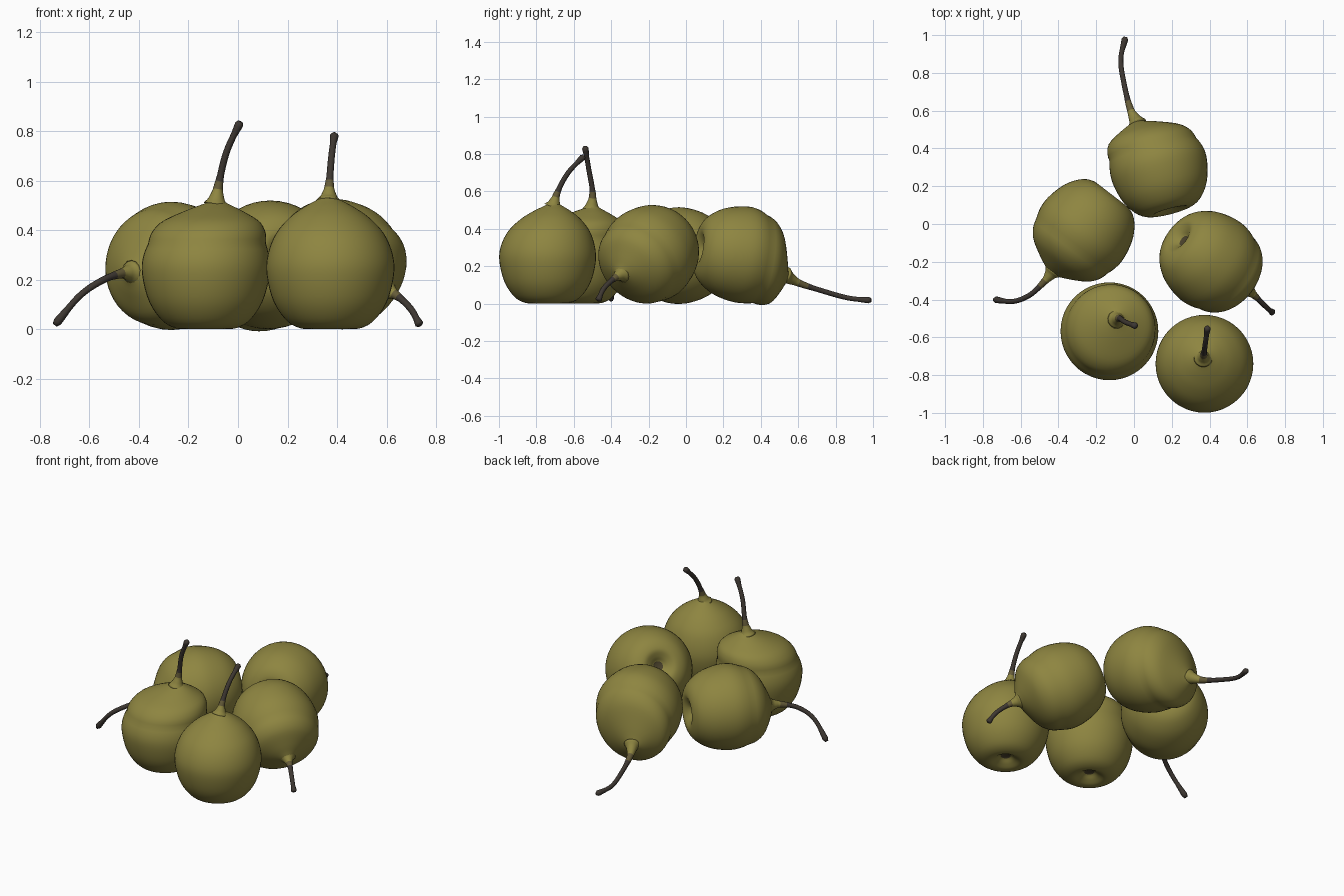
import bpy, bmesh, math
from mathutils import Vector

if "Cube" in bpy.data.objects:
    bpy.data.objects.remove(bpy.data.objects["Cube"])


def material(name, rgb):
    m = bpy.data.materials.new(name)
    m.diffuse_color = (*rgb, 1)
    m.use_nodes = True
    m.node_tree.nodes["Principled BSDF"].inputs["Base Color"].default_value = m.diffuse_color
    return m


SKIN = material("olive skin", (0.27, 0.235, 0.052))
NECK = material("brown olive neck", (0.13, 0.105, 0.04))
BARK = material("dark stem", (0.048, 0.039, 0.032))
CALYX = material("dark calyx", (0.07, 0.055, 0.025))


def smooth_path(pts, steps):
    """Catmull-Rom samples through the points."""
    p = [Vector(q) for q in pts]
    p = [2 * p[0] - p[1]] + p + [2 * p[-1] - p[-2]]
    out = []
    for i in range(1, len(p) - 2):
        a, b, c, d = p[i - 1:i + 3]
        for k in range(steps):
            t = k / steps
            out.append(0.5 * (2 * b + (c - a) * t + (2 * a - 5 * b + 4 * c - d) * t * t
                              + (3 * b - a - 3 * c + d) * t ** 3))
    return out + [p[-2]]


def skin_rings(name, rings, mats, pick):
    """Joins rings of points into a capped smooth surface; pick(i) gives the material."""
    bm = bmesh.new()
    rv = [[bm.verts.new(q) for q in r] for r in rings]
    n = len(rv[0])
    for i in range(len(rv) - 1):
        for j in range(n):
            k = (j + 1) % n
            f = bm.faces.new((rv[i][j], rv[i][k], rv[i + 1][k], rv[i + 1][j]))
            f.material_index = pick(i)
    bm.faces.new(rv[0][::-1]).material_index = pick(0)
    bm.faces.new(rv[-1]).material_index = pick(len(rv) - 2)
    bmesh.ops.recalc_face_normals(bm, faces=bm.faces)
    for f in bm.faces:
        f.smooth = True
    me = bpy.data.meshes.new(name)
    bm.to_mesh(me)
    bm.free()
    for m in mats:
        me.materials.append(m)
    ob = bpy.data.objects.new(name, me)
    bpy.context.collection.objects.link(ob)


# half outline of the fruit: radius, height above the calyx end
PROFILE = [(0.006, 0.045), (0.03, 0.04), (0.06, 0.018), (0.105, 0.002), (0.17, 0.03),
           (0.228, 0.11), (0.257, 0.22), (0.252, 0.305), (0.218, 0.39), (0.16, 0.458),
           (0.10, 0.503), (0.05, 0.532), (0.025, 0.548)]
OUTLINE = smooth_path([(r, z, 0) for r, z in PROFILE], 4)


def fruit(name, center, axis, base, plump):
    """Turned body whose upper half leans so that its tip meets the stem base."""
    center, axis = Vector(center), Vector(axis).normalized()
    rot = Vector((0, 0, 1)).rotation_difference(axis)
    lean = Vector(base) - (center + axis * 0.28)
    rings = []
    for r, z, _ in OUTLINE:
        t = max(0, (z - 0.25) / 0.28)
        # rounder shoulders for the plump fruits
        r *= 1 + (plump - 1) * max(0, 1 - abs(z - 0.45) / 0.1)
        mid = center + axis * (z - 0.25) + lean * t * t
        rings.append([mid + rot @ Vector((r * math.cos(a), r * math.sin(a), 0))
                      for a in (j * math.tau / 48 for j in range(48))])
    skin_rings(name, rings, [SKIN, CALYX], lambda i: 1 if i < 4 else 0)


# stem thickness: position along the stem, radius
THICK = [(0, 0.05), (0.07, 0.034), (0.2, 0.021), (0.4, 0.014), (0.85, 0.013),
         (0.95, 0.017), (0.99, 0.018), (1, 0.010)]


def thickness(t):
    for (a, ra), (b, rb) in zip(THICK, THICK[1:]):
        if t <= b:
            return ra + (rb - ra) * (t - a) / (b - a)
    return THICK[-1][1]


def stem(name, pts):
    path = smooth_path(pts, 36 // (len(pts) - 1))
    last = len(path) - 1
    rings, old = [], None
    for i, p in enumerate(path):
        tan = (path[min(i + 1, last)] - path[max(i - 1, 0)]).normalized()
        if old is None:
            u = tan.orthogonal().normalized()
        else:
            u = old[0].rotation_difference(tan) @ old[1]
        old = (tan, u)
        v, r = tan.cross(u), thickness(i / last)
        rings.append([p + (u * math.cos(a) + v * math.sin(a)) * r
                      for a in (j * math.tau / 14 for j in range(14))])
    skin_rings(name, rings, [SKIN, NECK, BARK],
               lambda i: 0 if i / last < 0.2 else 1 if i / last < 0.32 else 2)


# name, body centre, axis from calyx to stem, shoulder plumpness, stem path
PEARS = [
    ("front_left", (-0.13, -0.568, 0.25), (0, 0, 1), 1.17,
     [(-0.09, -0.505, 0.505), (-0.075, -0.50, 0.60), (-0.045, -0.52, 0.72), (0.01, -0.54, 0.84)]),
    ("front_right", (0.373, -0.74, 0.25), (0, 0, 1), 1.0,
     [(0.366, -0.71, 0.52), (0.37, -0.685, 0.60), (0.378, -0.63, 0.70), (0.39, -0.545, 0.79)]),
    ("right", (0.41, -0.20, 0.26), (0.68, -0.52, -0.46), 1.12,
     [(0.60, -0.345, 0.16), (0.65, -0.39, 0.13), (0.70, -0.44, 0.08), (0.735, -0.47, 0.016)]),
    ("left", (-0.27, -0.04, 0.257), (-0.61, -0.79, 0), 1.1,
     [(-0.43, -0.25, 0.23), (-0.475, -0.305, 0.225), (-0.55, -0.375, 0.197),
      (-0.64, -0.41, 0.135), (-0.74, -0.40, 0.018)]),
    ("back", (0.13, 0.305, 0.262), (-0.25, 0.95, -0.15), 1.17,
     [(0.018, 0.53, 0.15), (-0.02, 0.61, 0.108), (-0.052, 0.74, 0.065),
      (-0.07, 0.87, 0.03), (-0.045, 0.99, 0.018)]),
]
for name, center, axis, plump, path in PEARS:
    fruit(name + "_pear", center, axis, path[0], plump)
    stem(name + "_stem", path)
